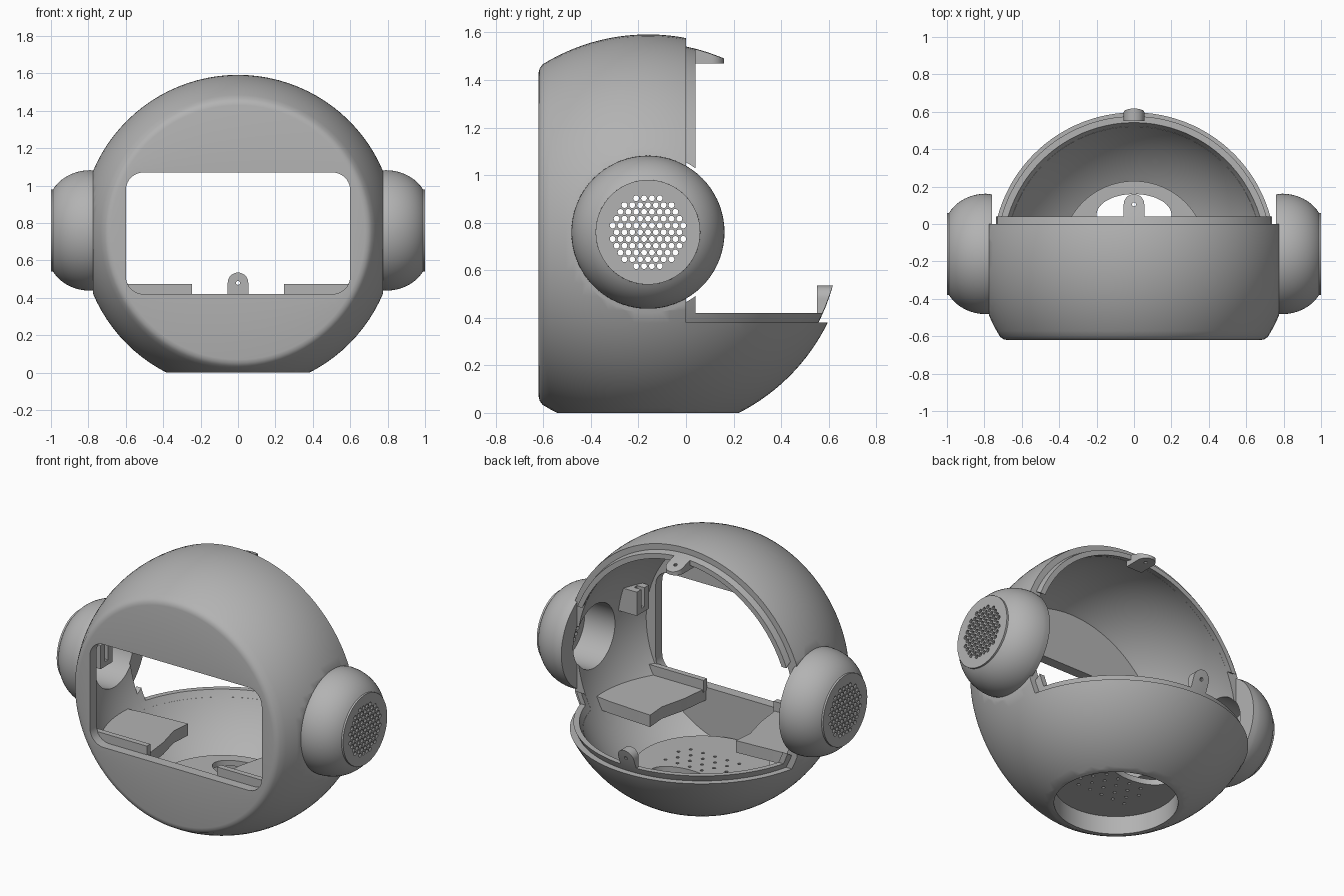
import bpy, bmesh, math
from mathutils import Matrix, Vector

if "Cube" in bpy.data.objects:
    bpy.data.objects.remove(bpy.data.objects["Cube"])

CENTER = Vector((0, -0.16, 0.75))
R_OUT, R_LIP, R_IN = 0.842, 0.807, 0.775
EAR_Y, EAR_Z = -0.16, 0.76

grey = bpy.data.materials.new("plain grey")
grey.use_nodes = True
grey.diffuse_color = (0.45, 0.45, 0.45, 1)
grey.node_tree.nodes["Principled BSDF"].inputs["Base Color"].default_value = (0.45, 0.45, 0.45, 1)


def make(name, bm):
    bmesh.ops.recalc_face_normals(bm, faces=bm.faces)
    mesh = bpy.data.meshes.new(name)
    bm.to_mesh(mesh)
    bm.free()
    mesh.materials.append(grey)
    ob = bpy.data.objects.new(name, mesh)
    bpy.context.collection.objects.link(ob)
    return ob


def bake(ob):
    dg = bpy.context.evaluated_depsgraph_get()
    mesh = bpy.data.meshes.new_from_object(ob.evaluated_get(dg))
    ob.modifiers.clear()
    ob.data = mesh


def boolean(ob, cutter, op="DIFFERENCE", keep=False):
    mod = ob.modifiers.new("cut", "BOOLEAN")
    mod.operation, mod.solver, mod.object = op, "EXACT", cutter
    bake(ob)
    if not keep:
        bpy.data.objects.remove(cutter)


def mirror(ob):
    ob.modifiers.new("mirror", "MIRROR").use_mirror_merge = False
    bake(ob)


def add_prism(bm, pts, axis, lo, hi):
    """Extrude a 2D outline along an axis; the other two axes keep their order."""
    def place(p, d):
        c = list(p)
        c.insert("xyz".index(axis), d)
        return c
    face = bm.faces.new([bm.verts.new(place(p, lo)) for p in pts])
    top = bmesh.ops.extrude_face_region(bm, geom=[face])["geom"]
    shift = Vector(place((0, 0), hi - lo))
    bmesh.ops.translate(bm, verts=[v for v in top if isinstance(v, bmesh.types.BMVert)], vec=shift)


def prism(name, pts, axis, lo, hi):
    bm = bmesh.new()
    add_prism(bm, pts, axis, lo, hi)
    return make(name, bm)


def box(name, x, y, z):
    return prism(name, [(x[0], y[0]), (x[1], y[0]), (x[1], y[1]), (x[0], y[1])], "z", *z)


def arc(cx, cy, rx, ry=None, start=0, end=360, n=64):
    ry = rx if ry is None else ry
    count = n if end - start == 360 else n + 1
    angles = [math.radians(start + (end - start) * i / n) for i in range(count)]
    return [(cx + rx * math.cos(a), cy + ry * math.sin(a)) for a in angles]


def drill(ob, spots, radius, axis, lo, hi, n=10):
    bm = bmesh.new()
    for u, v in spots:
        add_prism(bm, arc(u, v, radius, n=n), axis, lo, hi)
    boolean(ob, make("drill", bm))


def revolve(name, profile, axis, center, closed=False, steps=96):
    """Spin (along, radius) points about the x or y axis through center."""
    bm = bmesh.new()
    verts = [bm.verts.new((a, 0, r) if axis == "x" else (0, a, r)) for a, r in profile]
    pairs = list(zip(verts, verts[1:])) + ([(verts[-1], verts[0])] if closed else [])
    edges = [bm.edges.new(p) for p in pairs]
    direction = (1, 0, 0) if axis == "x" else (0, 1, 0)
    bmesh.ops.spin(bm, geom=verts + edges, cent=(0, 0, 0), axis=direction,
                   angle=math.tau, steps=steps)
    bmesh.ops.remove_doubles(bm, verts=bm.verts, dist=1e-5)
    bmesh.ops.transform(bm, matrix=Matrix.Translation(center), verts=bm.verts)
    return make(name, bm)


def ball(name, radius, front=None, tail=()):
    """Ball revolved about y, optionally cut off flat at the front."""
    limit = 180 if front is None else math.degrees(math.acos(front / radius))
    pts = [(a, abs(r)) for a, r in arc(0, 0, radius, start=0, end=limit, n=48)]
    pts[0] = (radius, 0)
    if front is None:
        pts[-1] = (-radius, 0)
    return revolve(name, pts + list(tail), "y", CENTER)


# Hollow head shell with a flat face, flat base and flat sides
shell = ball("head_shell", R_OUT, -0.444, [(-0.456, 0.698), (-0.46, 0.68), (-0.46, 0)])
boolean(shell, box("trim", (-0.775, 0.775), (-2, 2), (0, 2)), "INTERSECT")
cavity = ball("cavity", R_IN, -0.395, [(-0.395, 0)])
boolean(cavity, prism("boss", arc(0, CENTER.y, 0.39), "z", -0.5, 0.15))
boolean(shell, cavity)
boolean(shell, box("back_opening", (-2, 2), (0, 2), (0.38, 2)))
boolean(shell, prism("base_recess", arc(0, CENTER.y, 0.355), "z", -0.2, 0.115))

# Rounded face window
corners = []
for sx, sz, start in ((1, 1, 0), (-1, 1, 90), (-1, -1, 180), (1, -1, 270)):
    corners += arc(sx * 0.505, 0.745 + sz * 0.23, 0.095, start=start, end=start + 90, n=10)
boolean(shell, prism("window", corners, "y", -0.9, -0.4))

# Ear passages, floor cable slot and floor vents
boolean(shell, prism("ear_passage", arc(EAR_Y, EAR_Z, 0.2), "x", -1, 1))
boolean(shell, prism("cable_slot", arc(0, 0.05, 0.2, 0.11), "z", 0.05, 0.3))
vents = [(i * 0.085 + (j % 2) * 0.04, CENTER.y - 0.07 + j * 0.065 - 0.06)
         for j in range(4) for i in range(-2, 3)]
drill(shell, vents, 0.01, "z", 0.05, 0.3)

# Raised locating lip around the back opening
lip = ball("locating_lip", R_LIP)
boolean(lip, ball("lip_inside", R_IN + 0.001))
boolean(lip, box("keep", (-2, 2), (-0.01, 2), (0.36, 2)), "INTERSECT")
boolean(lip, box("clear", (-2, 2), (0.04, 2), (0.42, 2)))
boolean(lip, prism("ear_clearance", arc(EAR_Y, EAR_Z, 0.335), "x", -2, 2))

# Screw lugs with rounded ends, trimmed to the lip's curve
lower_lug = prism("lower_screw_lug", [(-0.055, 0.37)] + arc(0, 0.48, 0.055, start=0, end=180, n=16)[::-1]
                  + [(0.055, 0.37)], "y", 0.55, 0.7)
drill(lower_lug, [(0, 0.48)], 0.011, "y", 0.4, 0.8)
upper_lug = prism("upper_screw_lug", [(-0.055, 0.0)] + arc(0, 0.105, 0.055, start=0, end=180, n=16)[::-1]
                  + [(0.055, 0.0)], "z", 1.47, 1.65)
drill(upper_lug, [(0, 0.105)], 0.011, "z", 1.3, 1.8)
for lug in (lower_lug, upper_lug):
    boolean(lug, ball("lug_limit", R_LIP), "INTERSECT")

# Ear cups with perforated caps
cup = [(0.76, 0.2), (0.76, 0.318)]
cup += [(0.79 + a, r) for a, r in arc(0, 0.13, 0.225, 0.192, start=28, end=90, n=14)[::-1]]
cup += [(1.0, 0.22), (1.0, 0), (0.96, 0), (0.96, 0.2)]
ears = revolve("ear_cups", cup, "x", (0, EAR_Y, EAR_Z), closed=True, steps=72)
holes = []
for row in range(-5, 6):
    for col in range(-6, 7):
        u, v = (col + 0.5 * (row % 2)) * 0.033, row * 0.0285
        if math.hypot(u, v) < 0.154:
            holes.append((EAR_Y + u, EAR_Z + v))
drill(ears, holes, 0.0125, "x", 0.9, 1.1)
mirror(ears)

# Inner shelves with a low rail behind the window
shelves = prism("inner_shelves", [(0.245, -0.58), (0.8, -0.58), (0.8, -0.12), (0.6, -0.09), (0.3, -0.07),
                                  (0.31, -0.2), (0.27, -0.36)], "z", 0.34, 0.415)
rails = box("shelf_rails", (0.245, 0.8), (-0.56, -0.525), (0.4, 0.475))
# Slotted brackets on the inner side walls
brackets = box("slotted_brackets", (0.61, 0.78), (-0.5, -0.38), (0.84, 0.99))
boolean(brackets, box("slot", (0.55, 0.66), (-0.455, -0.425), (0.87, 1.1)))
for part in (shelves, rails, brackets):
    boolean(part, ball("wall_limit", R_IN + 0.015, -0.41, [(-0.41, 0)]), "INTERSECT")
    mirror(part)

# Smooth curved surfaces, keep creases sharp
bpy.ops.object.select_all(action="DESELECT")
for ob in (shell, lip, lower_lug, upper_lug, ears, shelves, rails, brackets):
    ob.select_set(True)
bpy.context.view_layer.objects.active = shell
bpy.ops.object.shade_smooth_by_angle(angle=math.radians(30))
